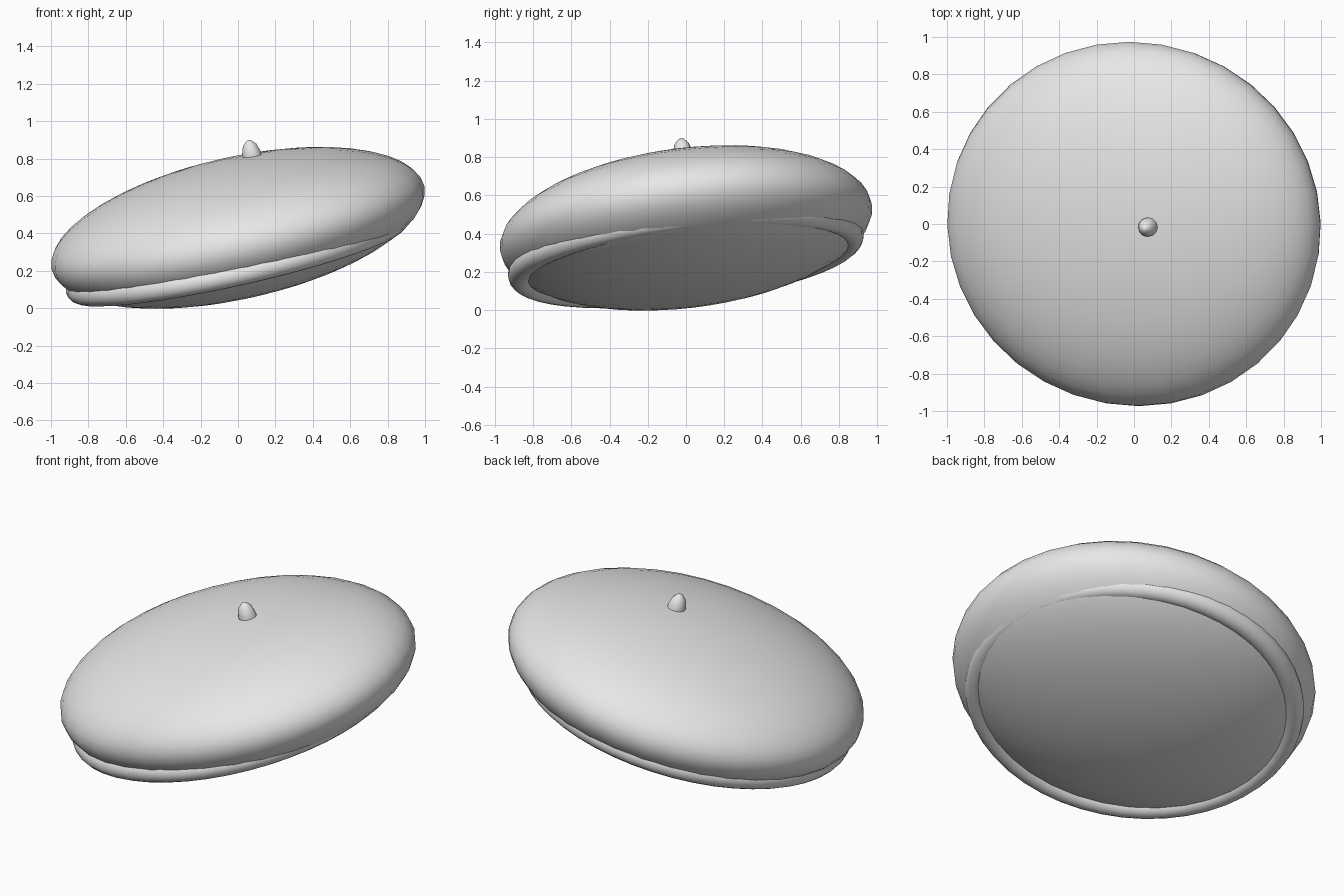
import bpy, bmesh, math
from mathutils import Matrix, Vector

if "Cube" in bpy.data.objects:
    bpy.data.objects.remove(bpy.data.objects["Cube"])

# Tilted frame shared by all parts
n = Vector((-0.217, -0.12, 0.969)).normalized()
e1 = Vector((n.z, 0, -n.x)).normalized()
e2 = n.cross(e1)
frame = Matrix.Translation((0, 0, 0.43)) @ Matrix((e1, e2, n)).transposed().to_4x4()

grey = bpy.data.materials.new("light_grey")
grey.diffuse_color = (0.8, 0.8, 0.8, 1)
grey.use_nodes = True
grey.node_tree.nodes["Principled BSDF"].inputs["Base Color"].default_value = grey.diffuse_color


def finish(obj, name, local, angle=60):
    obj.name = name
    obj.data.transform(frame @ local)
    obj.matrix_world = Matrix.Identity(4)
    obj.data.materials.append(grey)
    bpy.ops.object.select_all(action='DESELECT')
    obj.select_set(True)
    bpy.context.view_layer.objects.active = obj
    bpy.ops.object.shade_smooth_by_angle(angle=math.radians(angle))


# Puffy flattened crown
bpy.ops.mesh.primitive_uv_sphere_add(segments=36, ring_count=24, radius=1)
finish(bpy.context.object, "crown", Matrix.Diagonal((1.021, 0.981, 0.364, 1)))

# Rolled headband, set off-centre so one side sinks into the crown
bpy.ops.mesh.primitive_torus_add(major_segments=48, minor_segments=16,
                                 major_radius=0.877, minor_radius=0.06)
finish(bpy.context.object, "headband", Matrix.Translation((-0.036, -0.018, -0.138)))

# Small pointed stalk, lathed from a profile
profile = [(0.052, -0.015), (0.05, 0.015), (0.037, 0.055), (0.016, 0.078)]
bm = bmesh.new()
sides = 12
rings = [[bm.verts.new((r * math.cos(2 * math.pi * i / sides),
                        r * math.sin(2 * math.pi * i / sides), z))
          for i in range(sides)] for r, z in profile]
tip = bm.verts.new((0, 0, 0.085))
for i in range(sides):
    j = (i + 1) % sides
    for lo, hi in zip(rings, rings[1:]):
        bm.faces.new((lo[i], lo[j], hi[j], hi[i]))
    bm.faces.new((rings[-1][i], rings[-1][j], tip))
bm.faces.new(rings[0][::-1])
mesh = bpy.data.meshes.new("stalk")
bm.to_mesh(mesh)
bm.free()
stalk = bpy.data.objects.new("stalk", mesh)
bpy.context.collection.objects.link(stalk)
finish(stalk, "stalk", Matrix.Translation((0.157, 0.027, 0.362)))
